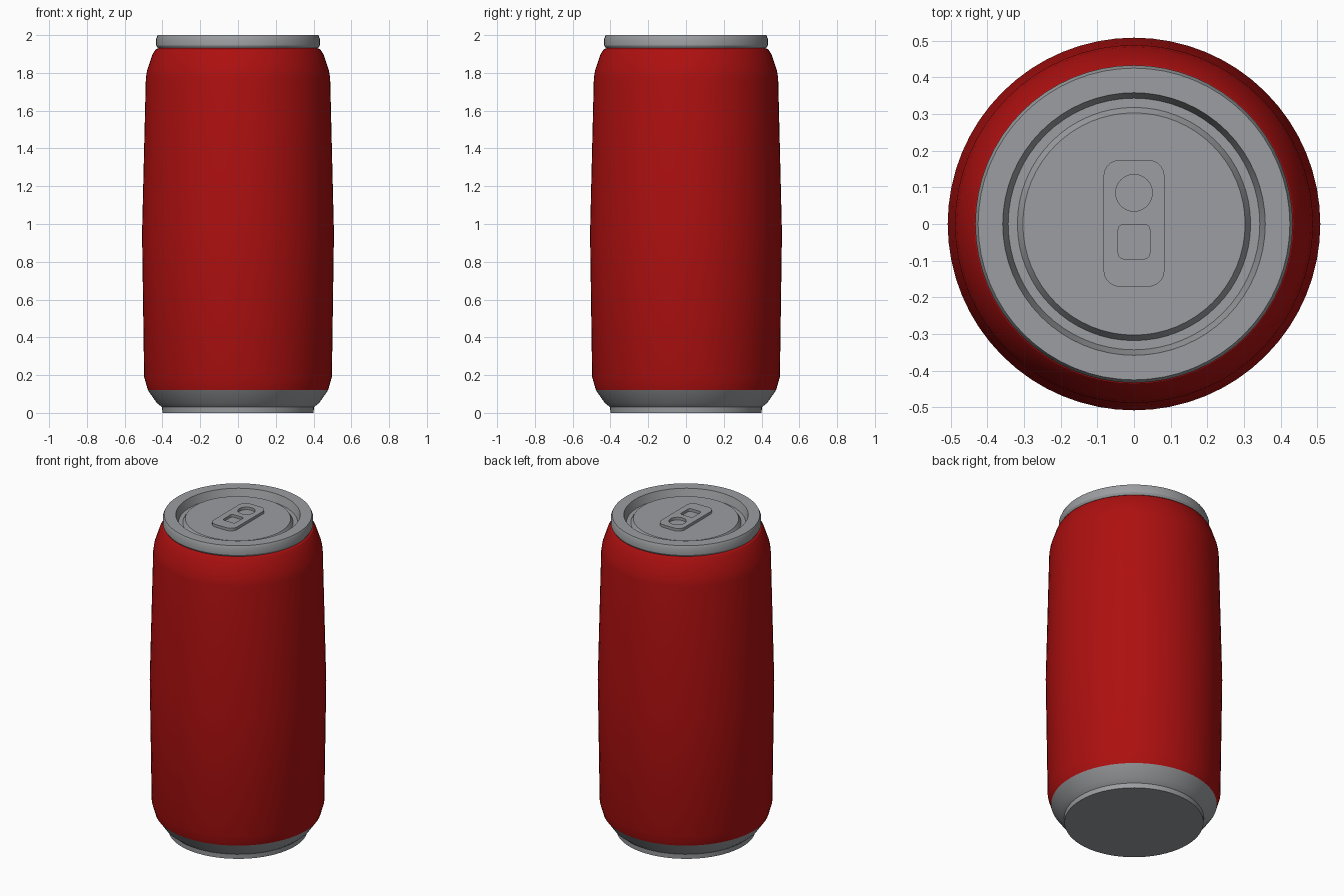
import bpy
import bmesh
import math

if "Cube" in bpy.data.objects:
    bpy.data.objects.remove(bpy.data.objects["Cube"])

SEG = 64


def material(name, rgb):
    m = bpy.data.materials.new(name)
    m.diffuse_color = (*rgb, 1.0)
    m.use_nodes = True
    m.node_tree.nodes["Principled BSDF"].inputs["Base Color"].default_value = m.diffuse_color
    return m


RED = material("red_paint", (0.42, 0.005, 0.005))
GREY = material("bare_metal", (0.33, 0.34, 0.355))


def finish(name, mesh, mat, angle=30):
    mesh.materials.clear()
    mesh.materials.append(mat)
    for p in mesh.polygons:
        p.use_smooth = True
        p.material_index = 0
    mesh.set_sharp_from_angle(angle=math.radians(angle))
    ob = bpy.data.objects.new(name, mesh)
    bpy.context.collection.objects.link(ob)
    return ob


def lathe(name, profile, mat, cap_start=False, cap_end=False):
    """Spin (radius, z) points, listed from the bottom outwards and up, about z."""
    bm = bmesh.new()
    rings = []
    for r, z in profile:
        rings.append([bm.verts.new((r * math.cos(2 * math.pi * i / SEG),
                                    r * math.sin(2 * math.pi * i / SEG), z))
                      for i in range(SEG)])
    for a, b in zip(rings, rings[1:]):
        for i in range(SEG):
            j = (i + 1) % SEG
            bm.faces.new((a[i], a[j], b[j], b[i]))
    if cap_start:
        bm.faces.new(rings[0][::-1])
    if cap_end:
        bm.faces.new(rings[-1])
    mesh = bpy.data.meshes.new(name)
    bm.to_mesh(mesh)
    bm.free()
    return finish(name, mesh, mat)


def rounded_rect(cx, cy, hx, hy, r, steps=8):
    pts = []
    for k, (sx, sy) in enumerate(((1, 1), (-1, 1), (-1, -1), (1, -1))):
        for s in range(steps + 1):
            a = math.pi / 2 * (k + s / steps)
            pts.append((cx + sx * (hx - r) + r * math.cos(a),
                        cy + sy * (hy - r) + r * math.sin(a)))
    return pts


# Painted can wall with a slight bulge, shoulder and neck
lathe("can_body", [(0.477, 0.12), (0.497, 0.19), (0.508, 0.95), (0.488, 1.77),
                   (0.482, 1.81), (0.452, 1.90), (0.435, 1.925), (0.41, 1.935)], RED)

# Bare metal base with a foot ring
lathe("can_base", [(0.40, 0.0), (0.402, 0.03), (0.43, 0.053), (0.477, 0.12)],
      GREY, cap_start=True)

# Lid: rolled rim, groove and raised centre panel
lathe("lid", [(0.405, 1.932), (0.425, 1.932), (0.433, 1.945), (0.433, 1.982),
              (0.425, 2.0), (0.358, 2.0), (0.343, 1.95), (0.318, 1.95),
              (0.303, 1.975)], GREY, cap_start=True, cap_end=True)

# Pull tab: rounded plate with a round and a square opening
curve = bpy.data.curves.new("tab_outline", "CURVE")
curve.dimensions = "2D"
curve.fill_mode = "BOTH"
curve.extrude = 0.009
circle = [(0.05 * math.cos(2 * math.pi * i / 32), 0.085 + 0.05 * math.sin(2 * math.pi * i / 32))
          for i in range(32)]
for pts in (rounded_rect(0, 0.002, 0.083, 0.173, 0.045), circle,
            rounded_rect(0, -0.048, 0.043, 0.047, 0.015)):
    spline = curve.splines.new("POLY")
    spline.points.add(len(pts) - 1)
    for p, (x, y) in zip(spline.points, pts):
        p.co = (x, y, 0, 1)
    spline.use_cyclic_u = True
outline = bpy.data.objects.new("tab_outline", curve)
bpy.context.collection.objects.link(outline)
bpy.context.view_layer.update()
dg = bpy.context.evaluated_depsgraph_get()
tab_mesh = bpy.data.meshes.new_from_object(outline.evaluated_get(dg))
bpy.data.objects.remove(outline)
bm = bmesh.new()
bm.from_mesh(tab_mesh)
bmesh.ops.remove_doubles(bm, verts=bm.verts, dist=0.0001)
bmesh.ops.recalc_face_normals(bm, faces=bm.faces)
bm.to_mesh(tab_mesh)
bm.free()
tab = finish("pull_tab", tab_mesh, GREY)
tab.location.z = 1.983
